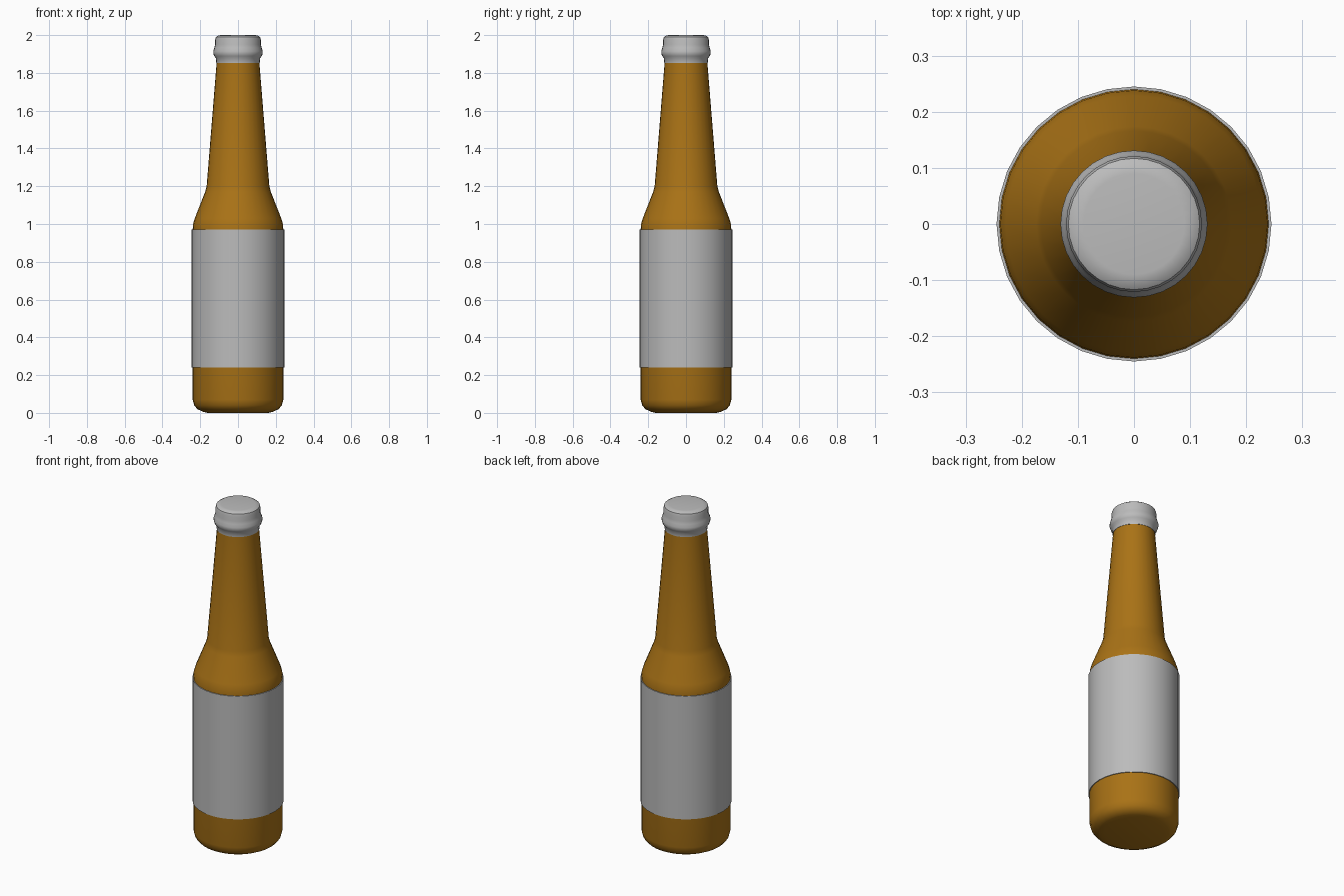
import bpy
import bmesh
import math

if "Cube" in bpy.data.objects:
    bpy.data.objects.remove(bpy.data.objects["Cube"], do_unlink=True)

SIDES = 32


def material(name, rgb):
    m = bpy.data.materials.new(name)
    m.use_nodes = True
    color = (*rgb, 1)
    m.diffuse_color = color
    bsdf = m.node_tree.nodes["Principled BSDF"]
    bsdf.inputs["Base Color"].default_value = color
    bsdf.inputs["Roughness"].default_value = 0.5
    return m


def lathe(name, profile, mat, angle=40):
    """Revolve (radius, height) points about z; a zero radius closes an end."""
    bm = bmesh.new()
    verts = [bm.verts.new((r, 0, z)) for r, z in profile]
    edges = [bm.edges.new(pair) for pair in zip(verts, verts[1:])]
    bmesh.ops.spin(bm, geom=verts + edges, cent=(0, 0, 0), axis=(0, 0, 1),
                   angle=math.tau, steps=SIDES, use_duplicate=False)
    bmesh.ops.remove_doubles(bm, verts=bm.verts, dist=0.0001)
    bmesh.ops.recalc_face_normals(bm, faces=bm.faces)
    mesh = bpy.data.meshes.new(name)
    bm.to_mesh(mesh)
    bm.free()
    mesh.materials.append(mat)
    obj = bpy.data.objects.new(name, mesh)
    bpy.context.collection.objects.link(obj)
    bpy.ops.object.select_all(action='DESELECT')
    obj.select_set(True)
    bpy.context.view_layer.objects.active = obj
    bpy.ops.object.shade_smooth_by_angle(angle=math.radians(angle))
    return obj


amber = material("amber glass", (0.40, 0.17, 0.008))
grey = material("pale grey", (0.50, 0.50, 0.50))

# Glass body: rounded base, straight wall, sloped shoulder and tapering neck
lathe("bottle_glass", [
    (0, 0.005), (0.16, 0.005), (0.19, 0.008), (0.215, 0.02), (0.232, 0.04),
    (0.24, 0.07), (0.24, 0.97), (0.238, 1.0), (0.229, 1.03),
    (0.174, 1.17), (0.166, 1.20), (0.113, 1.855), (0.113, 1.87), (0, 1.87),
], amber)

# Paper label: a thin sleeve around the straight wall
lathe("label", [
    (0.239, 0.24), (0.245, 0.24), (0.245, 0.97), (0.239, 0.97),
], grey)

# Cap: collar, rounded bead and soft-edged crown
lathe("cap", [
    (0, 1.853), (0.115, 1.853), (0.117, 1.878), (0.126, 1.889),
    (0.131, 1.903), (0.131, 1.915), (0.125, 1.933), (0.121, 1.95),
    (0.121, 1.975), (0.117, 1.99), (0.105, 1.998), (0.09, 2.0), (0, 2.0),
], grey)

# Flat base disc so the bottle stands on the ground
lathe("base", [(0, 0.004), (0, 0), (0.16, 0), (0.19, 0.007), (0, 0.007)], amber)
